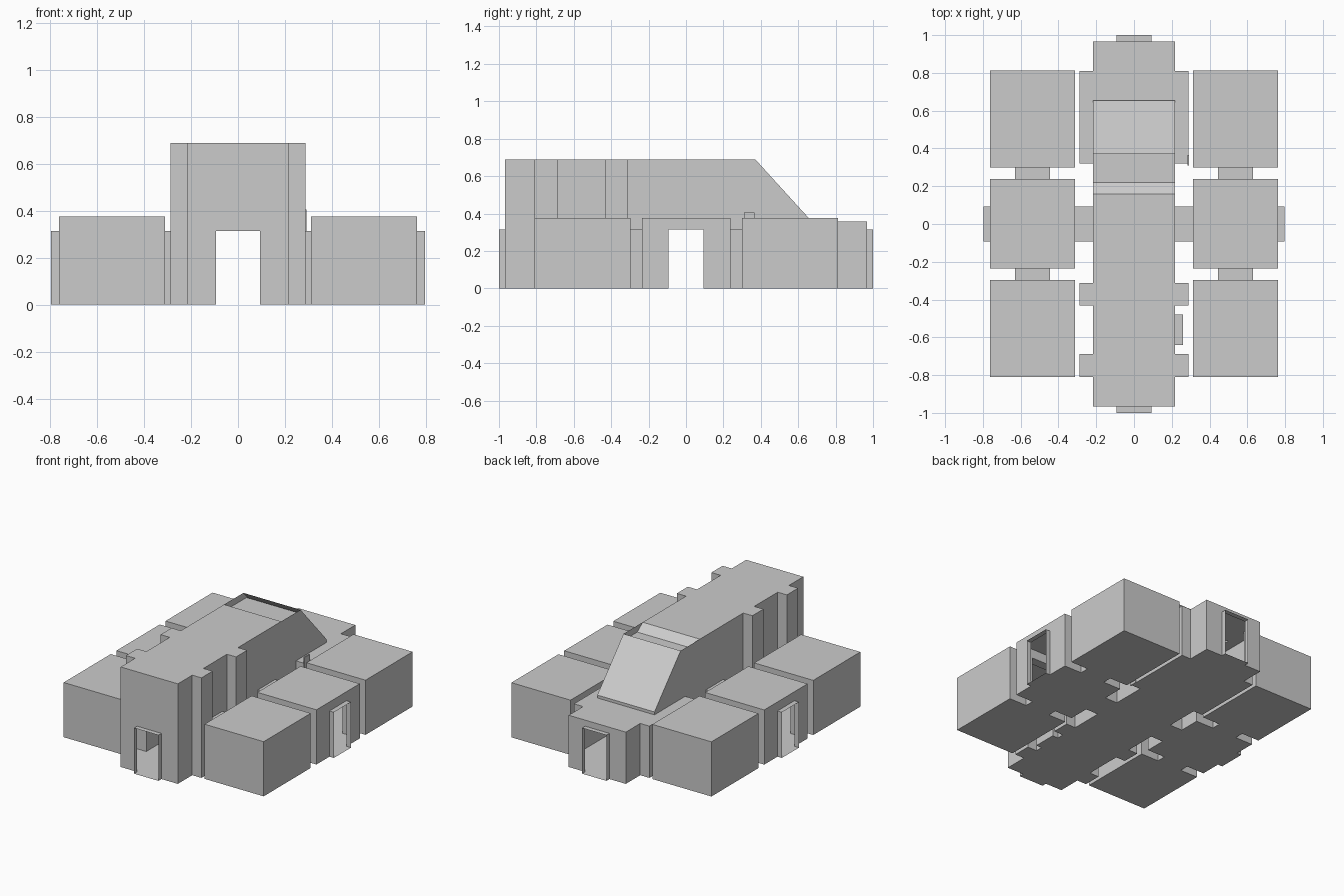
import bpy, bmesh

cube = bpy.data.objects.get("Cube")
if cube:
    bpy.data.objects.remove(cube, do_unlink=True)

grey = bpy.data.materials.new("plain_grey")
grey.use_nodes = True
grey.diffuse_color = (0.6, 0.6, 0.6, 1)
grey.node_tree.nodes["Principled BSDF"].inputs["Base Color"].default_value = (0.6, 0.6, 0.6, 1)

DOOR_W, DOOR_H = 0.093, 0.315      # doorway half width and height
HALL, BAY = 0.218, 0.288           # half widths of the hall and its bays
TOP, LOW, ROOM_H = 0.69, 0.357, 0.377
SLOPE_Y, SLOPE_END = 0.37, 0.655


def build(name, faces):
    """Make a welded shell from a list of polygons."""
    bm = bmesh.new()
    for f in faces:
        bm.faces.new([bm.verts.new(p) for p in f])
    bmesh.ops.remove_doubles(bm, verts=bm.verts[:], dist=0.0005)
    bmesh.ops.recalc_face_normals(bm, faces=bm.faces[:])
    mesh = bpy.data.meshes.new(name)
    bm.to_mesh(mesh)
    bm.free()
    mesh.materials.append(grey)
    obj = bpy.data.objects.new(name, mesh)
    bpy.context.collection.objects.link(obj)
    return obj


def wall(axis, at, lo, hi, height, door=None):
    """Upright wall across an axis, with an optional doorway centred on door."""
    pts = [(lo, 0)]
    if door is not None:
        a, b = door - DOOR_W, door + DOOR_W
        pts += [(a, 0), (a, DOOR_H), (b, DOOR_H), (b, 0)]
    pts += [(hi, 0), (hi, height), (lo, height)]
    return [(at, u, z) if axis == "x" else (u, at, z) for u, z in pts]


def slab(x0, x1, y0, y1, z):
    return [(x0, y0, z), (x1, y0, z), (x1, y1, z), (x0, y1, z)]


def room(name, x0, x1, y0, y1, h, doors):
    build(name, [
        slab(x0, x1, y0, y1, 0), slab(x0, x1, y0, y1, h),
        wall("x", x0, y0, y1, h, doors.get("x0")), wall("x", x1, y0, y1, h, doors.get("x1")),
        wall("y", y0, x0, x1, h, doors.get("y0")), wall("y", y1, x0, x1, h, doors.get("y1"))])


def passage(name, axis, lo, hi, centre):
    """Short open-ended tunnel between two doorways."""
    a, b = centre - DOOR_W, centre + DOOR_W
    if axis == "x":
        box, sides = (lo, hi, a, b), [wall("y", v, lo, hi, DOOR_H) for v in (a, b)]
    else:
        box, sides = (a, b, lo, hi), [wall("x", v, lo, hi, DOOR_H) for v in (a, b)]
    build(name, sides + [slab(*box, 0), slab(*box, DOOR_H)])


def upright(path, h):
    return [[(*p, 0), (*q, 0), (*q, h), (*p, h)] for p, q in zip(path, path[1:])]


def mirror_plan(path, z):
    return [(x, y, z) for x, y in path] + [(-x, y, z) for x, y in reversed(path)]


# Hall plan, right half: tall part with bays, then the low rear part
front = [(HALL, -0.967)]
for y0, y1 in ((-0.81, -0.688), (-0.432, -0.312)):
    front += [(HALL, y0), (BAY, y0), (BAY, y1), (HALL, y1)]
rear = [(HALL, 0.32), (BAY, 0.32), (BAY, 0.81), (HALL, 0.81), (HALL, 0.967)]
side = [(-0.312, 0), (-DOOR_W, 0), (-DOOR_W, DOOR_H), (DOOR_W, DOOR_H), (DOOR_W, 0),
        (0.32, 0), (0.32, LOW), (SLOPE_END, LOW), (SLOPE_END, ROOM_H),
        (SLOPE_Y, TOP), (-0.312, TOP)]

hall = [mirror_plan(front + rear, 0), mirror_plan(front + [(HALL, 0.16)], TOP),
        wall("y", -0.967, -HALL, HALL, TOP, 0), wall("y", 0.967, -HALL, HALL, LOW, 0),
        slab(-HALL, HALL, SLOPE_END, 0.967, LOW)]
for s in (-1, 1):
    hall += upright([(s * x, y) for x, y in front], TOP)
    hall += upright([(s * x, y) for x, y in rear], LOW)
    hall.append([(s * HALL, y, z) for y, z in side])
    hall.append(slab(s * HALL, s * BAY, 0.32, 0.81, LOW))
build("main_hall", hall)

# Recessed roof step and the sloping rear roof
step = [(0.16, TOP), (0.22, 0.645), (0.405, 0.645)]
slope = [(SLOPE_Y, TOP), (SLOPE_END, ROOM_H), (SLOPE_END, LOW)]
for name, line in (("roof_recess", step), ("sloping_roof", slope)):
    build(name, [[(-HALL, *p), (HALL, *p), (HALL, *q), (-HALL, *q)]
                 for p, q in zip(line, line[1:])])

# Small niche and fin on the left side of the hall
room("left_niche", HALL, 0.26, -0.64, -0.48, DOOR_H, {})
room("left_fin", BAY - 0.004, BAY + 0.004, 0.31, 0.365, 0.405, {})

# Entrances at both ends of the hall
passage("front_entrance", "y", -1, -0.967, 0)
passage("rear_entrance", "y", 0.967, 1, 0)

# Three side rooms on each side, joined by passages
IN, OUT, MID = 0.312, 0.763, 0.538
for s, label in ((1, "left"), (-1, "right")):
    x0, x1 = sorted((s * IN, s * OUT))
    c = s * MID
    room(label + "_front_room", x0, x1, -0.81, -0.297, ROOM_H, {"y1": c})
    room(label + "_middle_room", x0, x1, -0.235, 0.237, ROOM_H,
         {"x0": 0, "x1": 0, "y0": c, "y1": c})
    room(label + "_rear_room", x0, x1, 0.3, 0.813, ROOM_H, {"y0": c})
    passage(label + "_front_link", "y", -0.297, -0.235, c)
    passage(label + "_rear_link", "y", 0.237, 0.3, c)
    passage(label + "_hall_link", "x", *sorted((s * HALL, s * IN)), 0)
    passage(label + "_entrance", "x", *sorted((s * OUT, s * 0.797)), 0)
